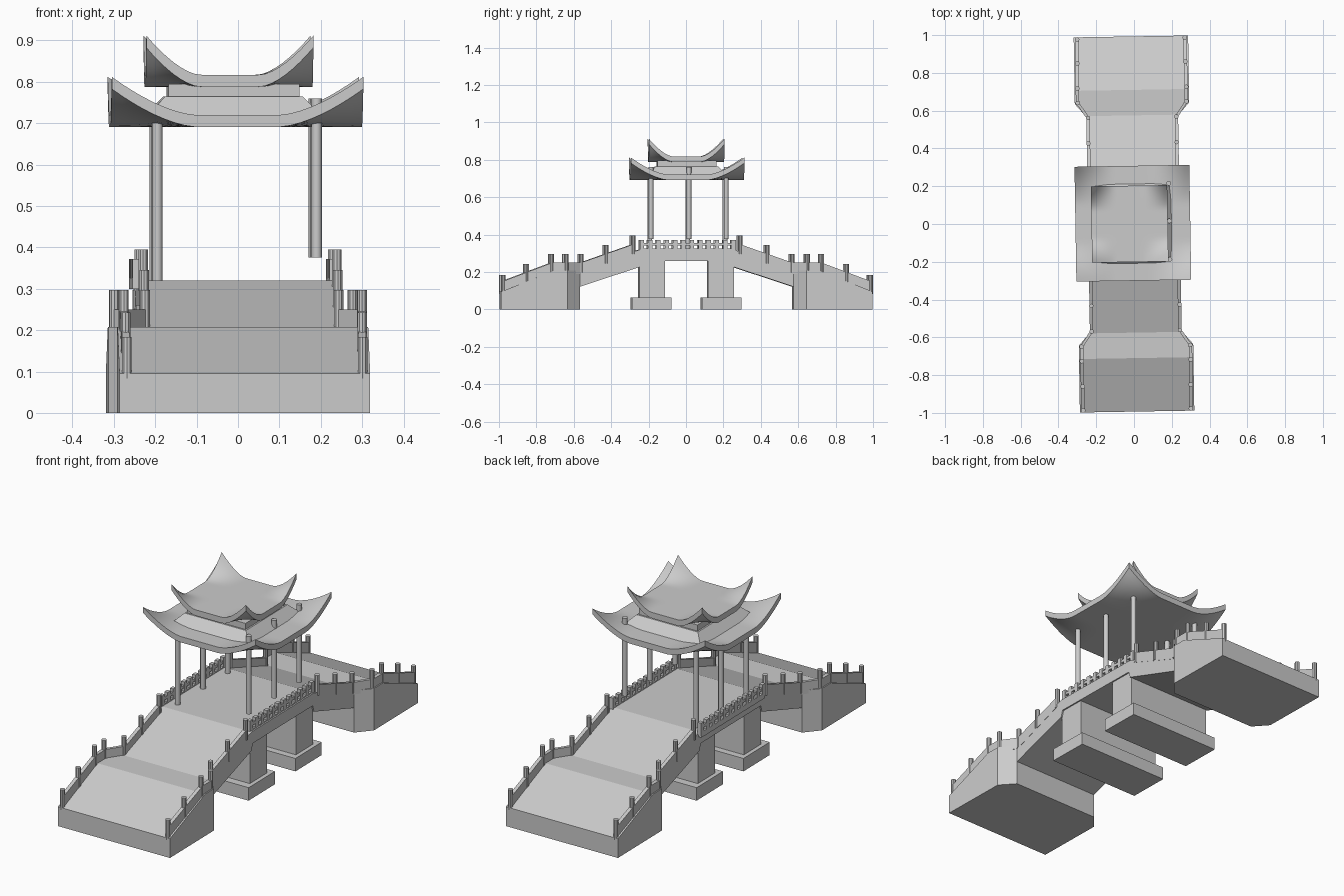
import bpy, bmesh, math
from mathutils import Matrix

if "Cube" in bpy.data.objects:
    bpy.data.objects.remove(bpy.data.objects["Cube"])

TURN = Matrix.Rotation(math.radians(0.95), 4, 'Z')   # whole bridge sits slightly turned


def finish(bm, name, smooth=False):
    bmesh.ops.recalc_face_normals(bm, faces=bm.faces)
    bm.transform(TURN)
    me = bpy.data.meshes.new(name)
    bm.to_mesh(me)
    bm.free()
    ob = bpy.data.objects.new(name, me)
    bpy.context.collection.objects.link(ob)
    if smooth:
        bpy.ops.object.select_all(action='DESELECT')
        ob.select_set(True)
        bpy.context.view_layer.objects.active = ob
        bpy.ops.object.shade_smooth_by_angle(angle=math.radians(35))
    return ob


def loft(bm, stations):
    """Closed solid through rectangles (y, x_left, x_right, z_bottom, z_top)."""
    rings = [[bm.verts.new((x, y, z)) for x, z in ((a, b), (c, b), (c, d), (a, d))]
             for y, a, c, b, d in stations]
    for r, s in zip(rings, rings[1:]):
        for i in range(4):
            j = (i + 1) % 4
            bm.faces.new((r[i], r[j], s[j], s[i]))
    bm.faces.new(rings[0])
    bm.faces.new(rings[-1][::-1])


def box(bm, x0, x1, y0, y1, z0, z1):
    loft(bm, [(y0, x0, x1, z0, z1), (y1, x0, x1, z0, z1)])


def post(bm, x, y, z0, z1, r=0.012, sides=10):
    bmesh.ops.create_cone(bm, cap_ends=True, segments=sides, radius1=r, radius2=r, depth=z1 - z0,
                          matrix=Matrix.Translation((x, y, (z0 + z1) / 2)))


W, N = 0.303, 0.242          # half widths: landing, span

for s, end in ((-1, "front"), (1, "back")):
    # solid ramp and landing with chamfered inner corners
    bm = bmesh.new()
    loft(bm, [(s * y, -w, w, 0, z) for y, w, z in
              ((0.993, W, 0.095), (0.71, W, 0.207), (0.64, W, 0.207), (0.57, N, 0.207))])
    finish(bm, end + "_abutment")

    # pier with wider footing
    bm = bmesh.new()
    box(bm, -0.235, 0.235, s * 0.115, s * 0.253, 0.06, 0.27)
    box(bm, -0.255, 0.255, s * 0.082, s * 0.292, 0, 0.064)
    finish(bm, end + "_pier")

    # parapet walls and their posts: (y, half width, deck height, wall top)
    path = [(0.985, 0.285, 0.095, 0.15), (0.72, 0.288, 0.2, 0.25), (0.645, 0.288, 0.2, 0.25),
            (0.565, 0.234, 0.2, 0.25), (0.28, 0.234, 0.305, 0.35)]
    walls, posts = bmesh.new(), bmesh.new()
    for side in (-1, 1):
        loft(walls, [(s * y, side * x - 0.009, side * x + 0.009, b - 0.01, t) for y, x, b, t in path])
        for y, x, z in ((0.982, 0.285, 0.183), (0.855, 0.286, 0.243), (0.722, 0.288, 0.297),
                        (0.645, 0.288, 0.297), (0.565, 0.234, 0.297), (0.43, 0.234, 0.345),
                        (0.287, 0.234, 0.395)):
            post(posts, side * x, s * y, z - 0.1, z)
    finish(walls, end + "_parapets")
    finish(posts, end + "_parapet_posts", True)

# arched deck: sloping spans and level middle
bm = bmesh.new()
loft(bm, [(y, -N, N, b, t) for y, b, t in
          ((-0.575, 0.12, 0.207), (-0.25, 0.227, 0.32), (-0.24, 0.26, 0.32),
           (0.24, 0.26, 0.32), (0.25, 0.227, 0.32), (0.575, 0.12, 0.207))])
finish(bm, "bridge_deck")

# low balustrades along the level middle
bm = bmesh.new()
for x in (-0.25, 0.226):
    box(bm, x - 0.007, x + 0.007, -0.25, 0.26, 0.342, 0.356)
    box(bm, x - 0.009, x + 0.009, -0.25, 0.26, 0.30, 0.326)
    for i in range(12):
        y = -0.24 + i * 0.0447
        box(bm, x - 0.009, x + 0.009, y - 0.011, y + 0.011, 0.31, 0.372)
finish(bm, "balustrades")

# pavilion columns, the right row sits higher and pierces the lower roof
bm = bmesh.new()
for x, z0, z1 in ((-0.198, 0.318, 0.72), (0.187, 0.375, 0.76)):
    for y in (-0.19, 0.013, 0.212):
        post(bm, x, y, z0, z1, 0.0125, 12)
finish(bm, "pavilion_columns", True)


def roof(name, cx, cy, half, z, lift, flat, thick=0.029, n=24):
    """Flat square slab whose four corners sweep upward."""
    def rise(u):
        return max(0.0, (abs(u) - flat) / (1 - flat)) ** 1.6
    bm = bmesh.new()
    bmesh.ops.create_grid(bm, x_segments=n, y_segments=n, size=1)
    for v in bm.verts:
        u, w = v.co.x, v.co.y
        v.co = (cx + u * half, cy + w * half, z + lift * rise(u) * rise(w))
    top = bm.faces[:]
    low = bmesh.ops.duplicate(bm, geom=bm.verts[:] + bm.edges[:] + top)
    new = [g for g in low["geom"] if isinstance(g, bmesh.types.BMVert)]
    bmesh.ops.translate(bm, verts=new, vec=(0, 0, -thick))
    bmesh.ops.bridge_loops(bm, edges=[e for e in bm.edges if e.is_boundary])
    finish(bm, name, True)


roof("lower_roof", -0.006, 0.004, 0.304, 0.72, 0.092, 0.33)
roof("upper_roof", -0.023, 0.001, 0.202, 0.817, 0.095, 0.36)

# sloped skirt and neck between the two roofs
bm = bmesh.new()
bmesh.ops.create_cone(bm, cap_ends=True, segments=4, radius1=0.215 * math.sqrt(2),
                      radius2=0.166 * math.sqrt(2), depth=0.05,
                      matrix=Matrix.Translation((-0.012, 0.002, 0.74)) @ Matrix.Rotation(math.pi / 4, 4, 'Z'))
box(bm, -0.17, 0.146, -0.156, 0.16, 0.762, 0.795)
finish(bm, "roof_neck")
